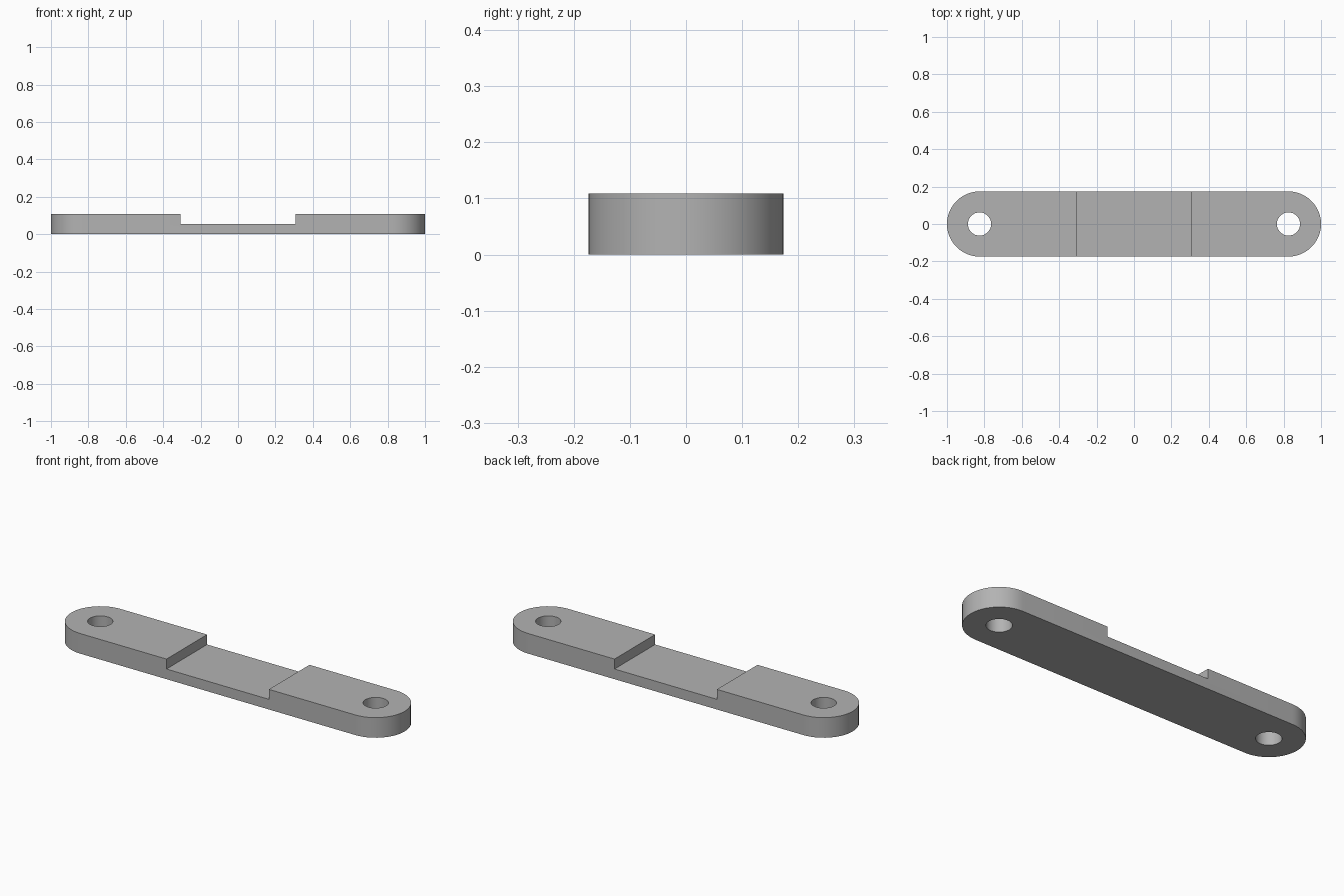
import bpy
import bmesh
from math import sin, cos, pi, radians

LENGTH, RADIUS, HEIGHT = 2.0, 0.174, 0.109
HOLE_RADIUS = 0.062
RECESS_HALF, RECESS_FLOOR = 0.307, 0.055
END_X = LENGTH / 2 - RADIUS
SEGMENTS = 48

cube = bpy.data.objects.get("Cube")
if cube:
    bpy.data.objects.remove(cube, do_unlink=True)

# Single grey material
grey = bpy.data.materials.new("plain grey")
grey.use_nodes = True
colour = (0.45, 0.45, 0.45, 1.0)
grey.diffuse_color = colour
grey.node_tree.nodes["Principled BSDF"].inputs["Base Color"].default_value = colour


def prism(name, outline, z0, z1):
    """Extrude a flat outline from z0 up to z1."""
    bm = bmesh.new()
    base = bm.faces.new([bm.verts.new((x, y, z0)) for x, y in outline])
    top = bmesh.ops.extrude_face_region(bm, geom=[base])["geom"]
    verts = [v for v in top if isinstance(v, bmesh.types.BMVert)]
    bmesh.ops.translate(bm, verts=verts, vec=(0, 0, z1 - z0))
    bmesh.ops.recalc_face_normals(bm, faces=bm.faces)
    mesh = bpy.data.meshes.new(name)
    bm.to_mesh(mesh)
    bm.free()
    mesh.materials.append(grey)
    obj = bpy.data.objects.new(name, mesh)
    bpy.context.collection.objects.link(obj)
    return obj


def arc(cx, radius, start, sweep, steps):
    return [(cx + radius * cos(start + sweep * i / steps),
             radius * sin(start + sweep * i / steps)) for i in range(steps + 1)]


# Bar with rounded ends
half = SEGMENTS // 2
bar = prism("link_bar",
            arc(END_X, RADIUS, -pi / 2, pi, half) + arc(-END_X, RADIUS, pi / 2, pi, half),
            0, HEIGHT)

# Cutters: a hole at each end and the central recess
cutters = [prism(f"{side}_hole_cutter",
                 arc(x, HOLE_RADIUS, 0, 2 * pi, SEGMENTS)[:-1], -0.1, HEIGHT + 0.1)
           for side, x in (("left", END_X), ("right", -END_X))]
cutters.append(prism("recess_cutter",
                     [(-RECESS_HALF, -0.3), (RECESS_HALF, -0.3),
                      (RECESS_HALF, 0.3), (-RECESS_HALF, 0.3)],
                     RECESS_FLOOR, HEIGHT + 0.1))

bpy.ops.object.select_all(action='DESELECT')
bpy.context.view_layer.objects.active = bar
bar.select_set(True)
for cutter in cutters:
    cutter.hide_render = True
    cut = bar.modifiers.new(cutter.name, 'BOOLEAN')
    cut.operation = 'DIFFERENCE'
    cut.solver = 'EXACT'
    cut.object = cutter
    bpy.ops.object.modifier_apply(modifier=cut.name)
    bpy.data.objects.remove(cutter, do_unlink=True)

# Smooth curved walls, crisp rims
bpy.ops.object.shade_smooth_by_angle(angle=radians(30))
